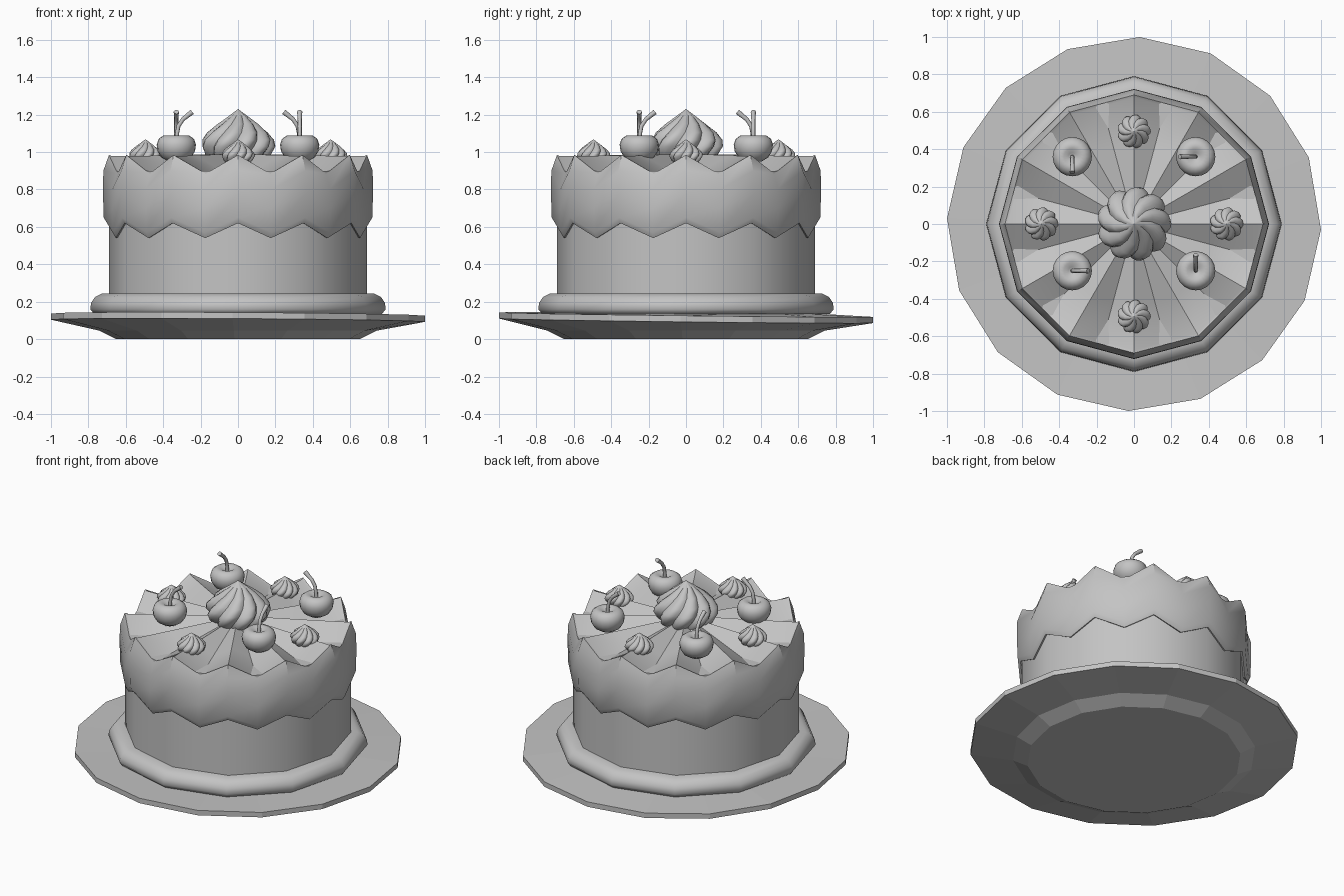
import bpy, bmesh, math
from mathutils import Vector

if "Cube" in bpy.data.objects:
    bpy.data.objects.remove(bpy.data.objects["Cube"], do_unlink=True)

grey = bpy.data.materials.new("plain grey")
grey.use_nodes = True
colour = (0.55, 0.55, 0.55, 1)
grey.diffuse_color = colour
grey.node_tree.nodes["Principled BSDF"].inputs["Base Color"].default_value = colour


def finish(name, bm, angle=None, location=(0, 0, 0)):
    """Turn a bmesh into a named, shaded object."""
    bmesh.ops.remove_doubles(bm, verts=bm.verts, dist=0.0005)
    bmesh.ops.recalc_face_normals(bm, faces=bm.faces)
    mesh = bpy.data.meshes.new(name)
    bm.to_mesh(mesh)
    bm.free()
    mesh.materials.append(grey)
    obj = bpy.data.objects.new(name, mesh)
    bpy.context.collection.objects.link(obj)
    obj.location = location
    if angle:
        bpy.ops.object.select_all(action="DESELECT")
        obj.select_set(True)
        bpy.context.view_layer.objects.active = obj
        bpy.ops.object.shade_smooth_by_angle(angle=math.radians(angle))
    return obj


def lathe(name, profile, sides, angle=None, shape=None, location=(0, 0, 0)):
    """Revolve (radius, height) pairs; shape may bend each point."""
    bm = bmesh.new()
    rings = []
    for k, (r, z) in enumerate(profile):
        ring = []
        for i in range(sides):
            a, rr, zz = math.tau * i / sides, r, z
            if shape:
                a, rr, zz = shape(k, i, a, r, z)
            ring.append(bm.verts.new((rr * math.cos(a), rr * math.sin(a), zz)))
        rings.append(ring)
    for low, high in zip(rings, rings[1:]):
        for i in range(sides):
            j = (i + 1) % sides
            bm.faces.new((low[i], low[j], high[j], high[i]))
    return finish(name, bm, angle, location)


# Plate: sixteen flat sides, slightly tilted rim
def tilt(k, i, a, r, z):
    a -= math.radians(1.7)
    if r > 0.9:
        z -= 0.012 * r * math.sin(a) + 0.006 * r * math.cos(a)
    return a, r, z


lathe("plate", [(0, 0), (0.65, 0), (0.74, 0.045), (1, 0.098), (1, 0.131),
                (0.72, 0.135), (0, 0.135)], 16, shape=tilt)

# Sponge and the piped border round its foot
lathe("cake_body", [(0, 0.13), (0.69, 0.13), (0.69, 0.9), (0, 0.9)], 12, 40)
lathe("bottom_border", [(0.66, 0.13), (0.77, 0.135), (0.79, 0.16), (0.785, 0.195),
                        (0.765, 0.225), (0.73, 0.243), (0.66, 0.243)], 12, 50)


# Frosting: twelve straight walls that dip midway along each side
ICING = [(0.68, 0.625), (0.70, 0.62), (0.718, 0.65), (0.722, 0.78), (0.72, 0.9),
         (0.69, 0.985), (0.675, 0.978), (0.45, 0.982), (0.2, 0.988), (0, 0.99)]


def sag(k, i, a, r, z):
    if i % 2:
        r *= math.cos(math.pi / 12)
        z -= 0.08 if k < 4 else 0.1 * min(1, r / 0.66)
    return a, r, z


lathe("frosting", ICING, 24, 40, shape=sag)


# Piped swirls: fluted drops that twist towards the tip
def swirl(name, size, location, lobes=9):
    profile = [(0, 0), (0.13, 0), (0.175, 0.04), (0.2, 0.09), (0.195, 0.125),
               (0.165, 0.165), (0.11, 0.21), (0.055, 0.25), (0, 0.29)]

    def flute(k, i, a, r, z):
        groove = abs(math.sin(lobes * a / 2))
        return a + 4 * z, r * (0.84 + 0.16 * groove), z

    obj = lathe(name, profile, lobes * 6, 40, flute, location)
    obj.scale = (size, size, size)


swirl("centre_swirl", 1, (0, 0, 0.94))
for n in range(4):
    a = n * math.pi / 2
    swirl("small_swirl", 0.45, (0.495 * math.cos(a), 0.495 * math.sin(a), 0.938))


# Cherries with curved stems, each turned a quarter from the last
def stem(location, turn):
    path = [(0, 1.055), (0.004, 1.1), (0.012, 1.14), (0.035, 1.175), (0.085, 1.215)]
    bm = bmesh.new()
    previous = None
    for k, (d, z) in enumerate(path):
        before, after = path[max(k - 1, 0)], path[min(k + 1, len(path) - 1)]
        along = Vector((after[0] - before[0], 0, after[1] - before[1])).normalized()
        across = along.cross(Vector((0, 1, 0)))
        radius = 0.014 if k == len(path) - 1 else 0.011
        ring = []
        for i in range(8):
            t = math.tau * i / 8
            offset = across * math.cos(t) + Vector((0, math.sin(t), 0))
            ring.append(bm.verts.new(Vector((d, 0, z)) + offset * radius))
        if previous:
            for i in range(8):
                j = (i + 1) % 8
                bm.faces.new((previous[i], previous[j], ring[j], ring[i]))
        else:
            bm.faces.new(ring)
        previous = ring
    bm.faces.new(previous)
    finish("cherry_stem", bm, 50, location).rotation_euler.z = turn


CHERRY = [(0, 0.945), (0.045, 0.95), (0.08, 0.972), (0.1, 1.005), (0.105, 1.04),
          (0.095, 1.07), (0.07, 1.088), (0.045, 1.088), (0.02, 1.072), (0, 1.065)]
spots = [(-0.33, -0.25), (0.33, -0.25), (0.33, 0.36), (-0.33, 0.36)]
for n, (x, y) in enumerate(spots):
    lathe("cherry", CHERRY, 20, 60, location=(x, y, 0))
    stem((x, y, 0), n * math.pi / 2)
